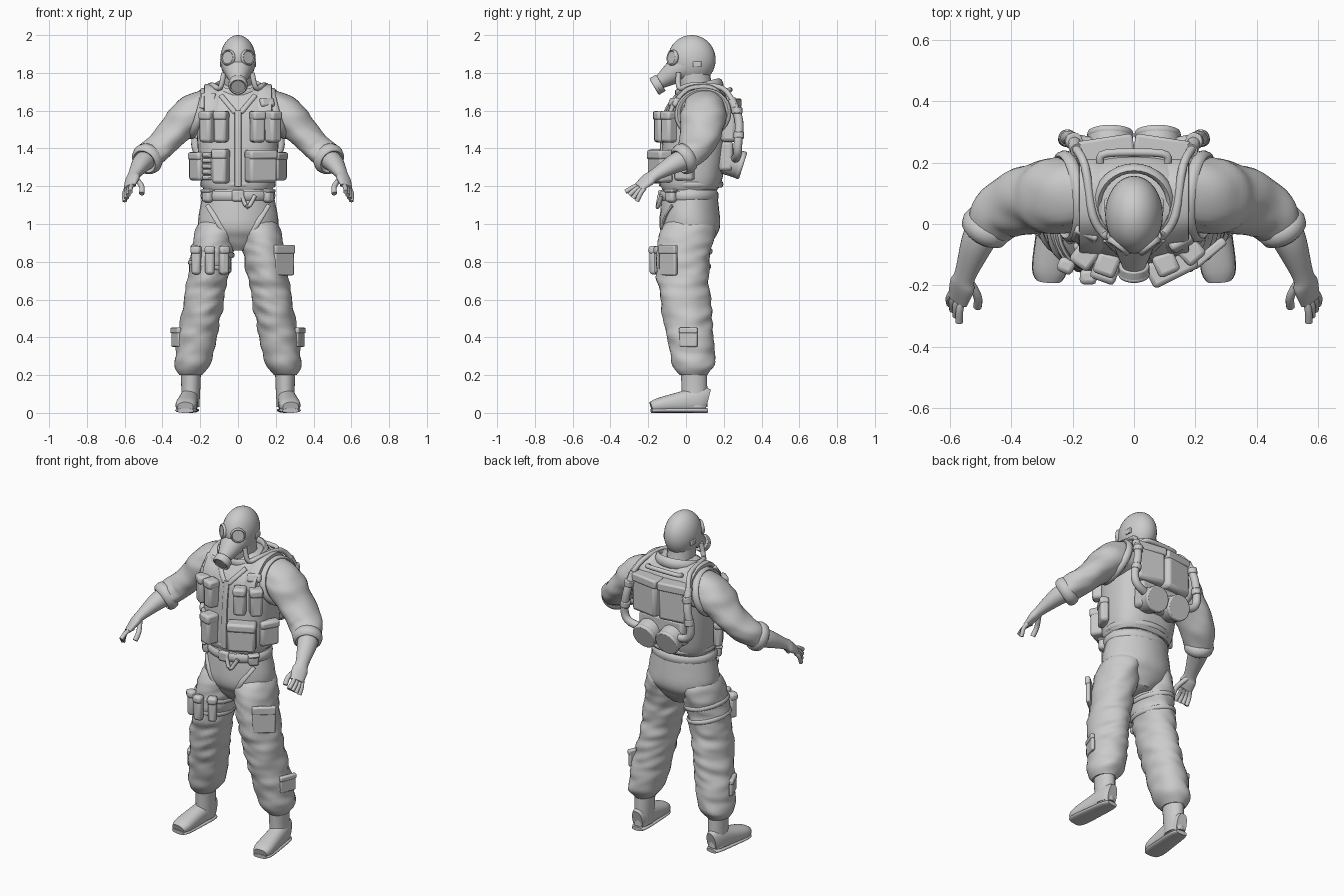
import bpy, bmesh, math
from mathutils import Vector, Matrix, noise
from mathutils.bvhtree import BVHTree

if "Cube" in bpy.data.objects:
    bpy.data.objects.remove(bpy.data.objects["Cube"])

GREY = (0.6, 0.6, 0.6, 1)
material = bpy.data.materials.new("plain_grey")
material.use_nodes = True
material.diffuse_color = GREY
material.node_tree.nodes["Principled BSDF"].inputs["Base Color"].default_value = GREY
X, Y, Z = Matrix.Identity(3)
skins = {}


def finish(name, bm, mirror=False, bevel=0):
    bmesh.ops.recalc_face_normals(bm, faces=bm.faces)
    mesh = bpy.data.meshes.new(name)
    bm.to_mesh(mesh)
    bm.free()
    mesh.materials.append(material)
    part = bpy.data.objects.new(name, mesh)
    bpy.context.collection.objects.link(part)
    if bevel:
        rounding = part.modifiers.new("bevel", "BEVEL")
        rounding.width, rounding.segments = bevel, 2
    if mirror:
        part.modifiers.new("mirror", "MIRROR").use_mirror_merge = False
    bpy.context.view_layer.objects.active = part
    part.select_set(True)
    bpy.ops.object.shade_smooth_by_angle(angle=math.radians(45))
    part.select_set(False)


def spline(points, steps):
    """Catmull-Rom through points of any dimension."""
    result = []
    for i in range(len(points) - 1):
        before, start, end, after = (points[max(i - 1, 0)], points[i], points[i + 1],
                                     points[min(i + 2, len(points) - 1)])
        for step in range(steps):
            t = step / steps
            result.append([q + t / 2 * (r - p + t * (2 * p - 5 * q + 4 * r - s + t * (3 * (q - r) + s - p)))
                           for p, q, r, s in zip(before, start, end, after)])
    return result + [list(points[-1])]


def loft(name, rings, reference=X, flat=False, sides=28, steps=4, power=2, wrinkle=0, mirror=False):
    """Skin rings of (x, y, z, radius, other radius); flat keeps them horizontal."""
    rings = spline(rings, steps)
    centres = [Vector(ring[:3]) for ring in rings]
    bm, loops = bmesh.new(), []
    for i, (centre, ring) in enumerate(zip(centres, rings)):
        along = Z if flat else (centres[min(i + 1, len(rings) - 1)] - centres[max(i - 1, 0)]).normalized()
        across = (reference - along * reference.dot(along)).normalized()
        other = along.cross(across)
        loop = []
        for k in range(sides):
            angle = math.tau * k / sides
            u, v = (math.copysign(abs(f) ** (2 / power), f) for f in (math.cos(angle), math.sin(angle)))
            offset = across * u * ring[3] + other * v * ring[4]
            p = centre + offset
            p += offset * wrinkle * noise.noise(Vector((p.x * 9, p.y * 9, p.z * 22 + p.x * 8)))
            loop.append(bm.verts.new((p.x, p.y, max(p.z, 0))))
        loops.append(loop)
    for low, high in zip(loops, loops[1:]):
        for k in range(sides):
            bm.faces.new((low[k], low[k - 1], high[k - 1], high[k]))
    bm.faces.new(loops[0])
    bm.faces.new(loops[-1])
    skins[name] = BVHTree.FromBMesh(bm)
    finish(name, bm, mirror)


def tube(name, points, radius, other=None, **options):
    loft(name, [(*p, radius, other or radius) for p in points], sides=12, **options)


def aimed(centre, axis):
    return Matrix.Translation(centre) @ Z.rotation_difference(Vector(axis)).to_matrix().to_4x4()


def box(name, centre, size, yaw=0, tilt=0, bevel=0.01, mirror=False):
    bm = bmesh.new()
    turn = Matrix.Rotation(yaw, 4, "Z") @ Matrix.Rotation(tilt, 4, "X")
    bmesh.ops.create_cube(bm, size=1, matrix=Matrix.Translation(centre) @ turn @ Matrix.Diagonal((*size, 1)))
    finish(name, bm, mirror, bevel)


def ball(name, centre, radii):
    bm = bmesh.new()
    bmesh.ops.create_uvsphere(bm, u_segments=32, v_segments=20, radius=1,
                              matrix=Matrix.Translation(centre) @ Matrix.Diagonal((*radii, 1)))
    finish(name, bm)


def disc(name, centre, axis, radius, depth, mirror=False):
    bm = bmesh.new()
    bmesh.ops.create_cone(bm, cap_ends=True, segments=28, radius1=radius, radius2=radius,
                          depth=depth, matrix=aimed(centre, axis))
    finish(name, bm, mirror, 0.005)


def band(name, ring, thick, wide, axis=Z, mirror=False):
    """Closed hoop around a ring of (x, y, z, radius, other radius)."""
    place, turns = aimed(ring[:3], axis), [math.tau * i / 32 for i in range(32)]
    bm = bmesh.new()
    loops = [[bm.verts.new(place @ Vector((math.cos(turn) * (ring[3] + thick * math.cos(h)),
                                           math.sin(turn) * (ring[4] + thick * math.cos(h)),
                                           wide * math.sin(h)))) for h in turns[::4]] for turn in turns]
    for i in range(len(loops)):
        for k in range(len(loops[i])):
            bm.faces.new((loops[i - 1][k - 1], loops[i][k - 1], loops[i][k], loops[i - 1][k]))
    finish(name, bm, mirror)


def facing(degrees):
    """Level direction, turned from the front towards the model's left."""
    return Vector((math.sin(math.radians(degrees)), -math.cos(math.radians(degrees)), 0))


def on(skin, start, direction):
    return skins[skin].ray_cast(Vector(start), Vector(direction))[0]


def pouch(name, skin, start, degrees, size, side=1, flap=True, mirror=False):
    """Pocket seated on a skin, found by looking outward from a point inside it."""
    out = facing(degrees)
    centre = on(skin, start, out) + out * size[1] * 0.25
    yaw = math.radians(degrees) * 0.8 * side
    centre.x *= side
    out.x *= side
    box(name, centre, size, yaw, mirror=mirror, bevel=min(0.016, size[1] / 3))
    if flap:
        width, depth, height = size
        box(name + "_flap", centre + out * 0.003 + Z * height * 0.36,
            (width + 0.005, depth + 0.004, height * 0.3), yaw, mirror=mirror, bevel=min(0.014, depth / 3))


# Trousers: each leg tapers along a bowed line, rounds off in the hip and gathers above the boot
HIP, ANKLE = Vector((0.11, 0.01, 1)), Vector((0.25, 0.015, 0.2))


def leg_ring(t):
    gather = (1 - 0.4 * max(t, 0) ** 24) * (1 - 22 * max(0, 0.08 - t) ** 2)
    centre = HIP.lerp(ANKLE, t) - Y * 0.025 * math.sin(1.5 * math.pi * t)
    return (*centre, (0.115 - 0.015 * t) * gather, (0.147 - 0.03 * t) * gather)


loft("pelvis", [(0, 0.02, 0.86, 0.07, 0.09), (0, 0.02, 0.92, 0.17, 0.13), (0, 0.02, 1, 0.213, 0.16),
                (0, 0.02, 1.2, 0.18, 0.14)], flat=True, steps=6, wrinkle=0.03)
loft("trouser_leg", [leg_ring(i / 20) for i in range(-2, 21)], flat=True, steps=3, wrinkle=0.11, mirror=True)

# Boots
loft("boot_shaft", [(0.25, 0.04, 0.25, 0.055, 0.07), (0.25, 0.045, 0.12, 0.05, 0.068),
                    (0.255, 0.045, 0.03, 0.05, 0.07)], flat=True, mirror=True)


def foot(name, grow, height, taper):
    rings = []
    for i in range(1, 20):
        t = i / 20
        rounding = (1 - abs(2 * t - 1) ** 6) ** 0.5
        half = (height - taper * t) * (rounding + 1) / 4
        rings.append((0.25 + 0.03 * t, 0.13 - 0.33 * t, half, (0.046 + 0.015 * t) * rounding + grow, half))
    loft(name, rings, power=2.3, steps=1, mirror=True)


foot("boot_foot", 0, 0.155, 0.09)
foot("boot_sole", 0.002, 0.028, 0)

# Torso and vest
loft("vest", [(0, 0.02, 1.18, 0.18, 0.145), (0, 0.03, 1.25, 0.2, 0.165), (0, 0.06, 1.56, 0.222, 0.175),
              (0, 0.075, 1.66, 0.205, 0.145), (0, 0.08, 1.72, 0.155, 0.105), (0, 0.08, 1.74, 0.09, 0.08)],
     flat=True, sides=40, power=2.6)
band("vest_hem", (0, 0.03, 1.21, 0.192, 0.16), 0.008, 0.016)
band("collar", (0, 0.07, 1.715, 0.118, 0.115), 0.016, 0.03, axis=(0, -0.25, 1))
band("armhole_trim", (0.215, 0.09, 1.585, 0.125, 0.135), 0.016, 0.022, axis=(1, -0.1, 0.3), mirror=True)
arc = [math.pi * k / 8 for k in range(9)]
tube("shoulder_strap", [on("vest", (0.14, 0.07, 1.57), (0, -math.cos(a), math.sin(a))) for a in arc],
     0.04, 0.014, power=4, mirror=True)
tube("zip_cover", [on("vest", (0, 0, 1.2 + k / 10), -Y) for k in range(5)], 0.018, 0.01, power=4)
tube("vest_neckline", [on("vest", (0.09 - k * 0.025, 0, 1.68 - k * 0.03), -Y) for k in range(4)],
     0.014, 0.01, mirror=True)

# Vest pouches
CHEST, WAIST = (0, 0.05, 1.515), (0, 0.05, 1.305)
for degrees in (-46, -26, 30, 53):
    pouch("upper_pouch", "vest", CHEST, degrees, (0.07, 0.07, 0.165))
pouch("radio_pouch", "vest", WAIST, -25, (0.08, 0.08, 0.18))
pouch("wide_pouch", "vest", WAIST, 33, (0.16, 0.08, 0.17))
for degrees in (-75, 75):
    pouch("side_pouch", "vest", WAIST, degrees, (0.11, 0.05, 0.15))
for i in range(5):
    height = Z * (i - 2) * 0.03
    disc("shell_loop", on("vest", Vector(WAIST) + height, facing(-48)) + facing(-48) * 0.006,
         facing(42), 0.013, 0.06)
box("chest_patch", on("vest", (-0.16, 0.07, 1.65), -Y), (0.08, 0.03, 0.09), -0.4, -0.4, 0.008)
box("shoulder_torch", on("vest", (0.15, 0.07, 1.64), -Y), (0.08, 0.05, 0.05), 0.5, -0.4, 0.012)

# Belt and harness
BELT = (0, 0.015, 1.15)
band("belt", (*BELT, 0.188, 0.148), 0.01, 0.026)
pouch("buckle", "pelvis", BELT, 0, (0.065, 0.03, 0.06), flap=False)
for degrees in (-60, 60):
    pouch("belt_pouch", "pelvis", BELT, degrees, (0.06, 0.05, 0.07))
tube("belt_cord", [(0.02, -0.14, 1.15), (0.05, -0.15, 1.09), (0.09, -0.13, 1.15)], 0.011)
tube("groin_strap", [on("pelvis", (0.16 - k * 0.03, 0, 1.1 - k * 0.05), -Y) for k in range(4)],
     0.015, 0.008, mirror=True)

# Thigh rig and trouser pockets
THIGH, CALF = leg_ring(0.24), leg_ring(0.75)
mirrored = (-1, 1, 1, 1, 1)
for t in (0.18, 0.28):
    band("thigh_strap", [a * b for a, b in zip(leg_ring(t), mirrored)], 0.007, 0.013, axis=(0.2, 0, 1))
for degrees in (-28, 2, 32):
    pouch("thigh_pouch", "trouser_leg", THIGH[:3], degrees, (0.05, 0.045, 0.15), side=-1)
pouch("thigh_pocket", "trouser_leg", THIGH[:3], 50, (0.13, 0.025, 0.16))
pouch("calf_pocket", "trouser_leg", CALF[:3], 85, (0.1, 0.022, 0.1), mirror=True)

# Arms
loft("sleeve", [(0.17, 0.1, 1.6, 0.11, 0.12), (0.26, 0.09, 1.57, 0.1, 0.122), (0.35, 0.075, 1.475, 0.08, 0.108),
                (0.43, 0.045, 1.395, 0.074, 0.098), (0.485, -0.015, 1.34, 0.068, 0.075)],
     reference=Z, steps=8, wrinkle=0.12, mirror=True)
band("rolled_cuff", (0.48, -0.01, 1.345, 0.064, 0.066), 0.02, 0.034, axis=(0.45, -0.75, -0.45), mirror=True)
loft("forearm", [(0.48, 0, 1.345, 0.055, 0.06), (0.51, -0.06, 1.32, 0.05, 0.055), (0.55, -0.165, 1.26, 0.029, 0.037),
                 (0.56, -0.2, 1.235, 0.026, 0.046), (0.575, -0.25, 1.195, 0.014, 0.038)],
     reference=Vector((0.5, 0, 1)), mirror=True)

# Fingers fan out between two knuckles and two tips
for i in range(4):
    root = Vector((0.55, -0.23, 1.21)).lerp(Vector((0.59, -0.22, 1.19)), i / 3)
    tip = Vector((0.57, -0.32, 1.17)).lerp(Vector((0.6, -0.26, 1.12)), i / 3)
    tube("finger", [root, (root + tip) / 2 + X * 0.007 + Z * 0.007, tip], 0.012, mirror=True)
tube("thumb", [(0.54, -0.18, 1.24), (0.51, -0.235, 1.2), (0.51, -0.27, 1.16)], 0.014, mirror=True)

# Hooded head and gas mask
ball("hood", (0, 0.03, 1.87), (0.094, 0.127, 0.13))
tube("neck", [(0, 0.07, 1.66), (0, 0.045, 1.75), (0, 0.03, 1.86)], 0.077, 0.09, flat=True)
loft("mask_face", [(0, 0, 1.84, 0.088, 0.09), (0, -0.06, 1.805, 0.07, 0.065), (0, -0.14, 1.75, 0.036, 0.036)])
AHEAD, EYE, LENS = (0, -0.85, -0.5), (0.6, -0.8, 0.1), (0.05, -0.071, 1.88)
disc("filter", (0, -0.15, 1.738), AHEAD, 0.05, 0.04)
band("filter_rim", (0, -0.161, 1.731, 0.043, 0.043), 0.009, 0.01, axis=AHEAD)
disc("lens", LENS, EYE, 0.036, 0.018, mirror=True)
band("lens_rim", (*LENS, 0.037, 0.037), 0.006, 0.012, axis=EYE, mirror=True)
box("strap_buckle", (0.09, 0.06, 1.845), (0.012, 0.045, 0.03), bevel=0.004, mirror=True)
tube("mask_hose", [(0.075, -0.04, 1.8), (0.095, -0.035, 1.72), (0.135, 0.03, 1.735), (0.16, 0.19, 1.72),
                   (0.2, 0.26, 1.63)], 0.014, reference=Vector((1, 0.3, 0.4)), mirror=True)

# Breathing pack
box("pack_panel", (0.092, 0.235, 1.545), (0.178, 0.085, 0.22), -0.15, mirror=True, bevel=0.02)
box("pack_flap", (0.09, 0.24, 1.64), (0.182, 0.085, 0.05), -0.15, mirror=True)
box("pack_base", (0, 0.21, 1.36), (0.3, 0.08, 0.16), bevel=0.02)
tube("pack_handle", [(-0.11, 0.2, 1.7), (-0.09, 0.23, 1.71), (0.09, 0.23, 1.71), (0.11, 0.2, 1.7)],
     0.013, reference=Z)
tube("pack_hose", [(0.185, 0.24, 1.66), (0.205, 0.28, 1.55), (0.225, 0.275, 1.42), (0.19, 0.27, 1.36),
                   (0.09, 0.25, 1.34)], 0.023, reference=Vector((0.4, 1, 0.2)), mirror=True)
for centre in ((0.197, 0.27, 1.6), (0.217, 0.28, 1.47)):
    disc("hose_fitting", centre, (0.15, 0, -1), 0.028, 0.035, mirror=True)
BACK = (0, 0.95, -0.3)
disc("air_canister", (0.077, 0.25, 1.325), BACK, 0.074, 0.11, mirror=True)
band("canister_rim", (0.077, 0.29, 1.312, 0.07, 0.07), 0.006, 0.012, axis=BACK, mirror=True)
